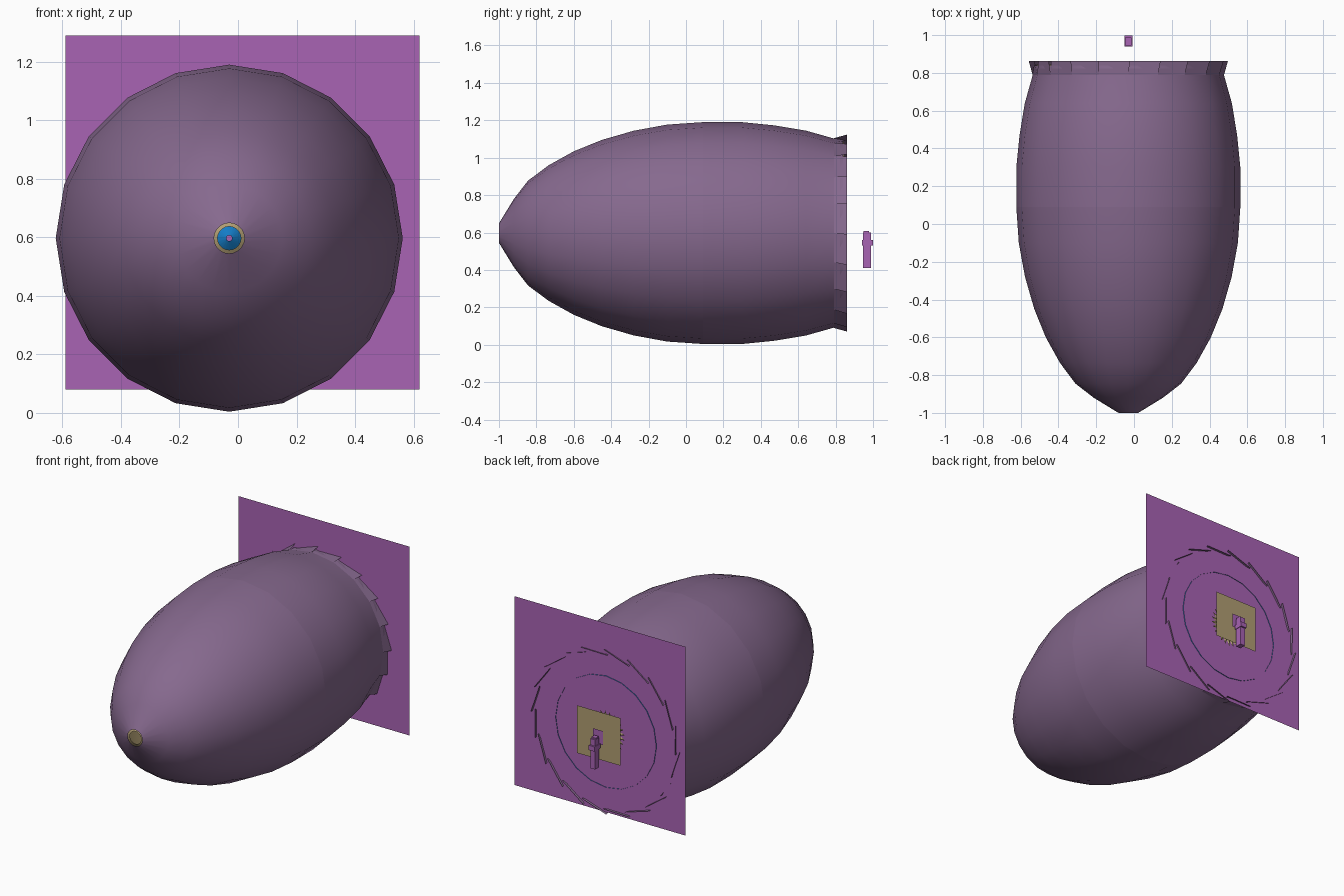
import bpy, bmesh, math

if "Cube" in bpy.data.objects:
    bpy.data.objects.remove(bpy.data.objects["Cube"])

CX, CZ = -0.03, 0.597   # long axis of the body runs along y through this point
SIDES = 20


def material(name, rgb):
    m = bpy.data.materials.new(name)
    lin = [(c / 255 / 12.92) if c < 11 else ((c / 255 + 0.055) / 1.055) ** 2.4 for c in rgb]
    m.diffuse_color = (*lin, 1)
    m.use_nodes = True
    m.node_tree.nodes["Principled BSDF"].inputs["Base Color"].default_value = m.diffuse_color
    return m


MAUVE = material("dusky mauve", (134, 105, 142))
PURPLE = material("bright purple", (168, 99, 179))
BLUE = material("blue", (20, 124, 198))
TAN = material("tan", (176, 157, 114))


def make(name, verts, faces, mat, smooth=False):
    mesh = bpy.data.meshes.new(name)
    mesh.from_pydata(verts, [], faces)
    bm = bmesh.new()
    bm.from_mesh(mesh)
    bmesh.ops.recalc_face_normals(bm, faces=bm.faces)
    bm.to_mesh(mesh)
    bm.free()
    for p in mesh.polygons:
        p.use_smooth = smooth
    mesh.materials.append(mat)
    ob = bpy.data.objects.new(name, mesh)
    bpy.context.collection.objects.link(ob)
    return ob


def polar(r, i, y, n=SIDES):
    a = 2 * math.pi * i / n
    return (CX + r * math.cos(a), y, CZ + r * math.sin(a))


def lathe(name, profile, mat):
    """Open shell turned around the long axis from (y, radius) points."""
    verts = [polar(r, i, y) for y, r in profile for i in range(SIDES)]
    faces = [(k * SIDES + i, k * SIDES + (i + 1) % SIDES,
              (k + 1) * SIDES + (i + 1) % SIDES, (k + 1) * SIDES + i)
             for k in range(len(profile) - 1) for i in range(SIDES)]
    return make(name, verts, faces, mat, True)


def panel(name, x0, x1, z0, z1, y, mat):
    return make(name, [(x0, y, z0), (x1, y, z0), (x1, y, z1), (x0, y, z1)], [(0, 3, 2, 1)][::-1], mat)


def box(name, x, y, z, sx, sy, sz, mat):
    bpy.ops.mesh.primitive_cube_add(size=1, location=(x, y, z))
    ob = bpy.context.object
    ob.name = name
    ob.scale = (sx, sy, sz)
    bpy.ops.object.transform_apply(location=False, rotation=False, scale=True)
    ob.data.materials.append(mat)
    return ob


# Outer body: nose half and tail half
nose = [(-1, .052), (-.92, .183), (-.845, .28), (-.735, .362), (-.6, .437),
        (-.45, .498), (-.28, .547), (-.1, .58), (.09, .593)]
tail = [(.09, .593), (.3, .593), (.47, .576), (.64, .548), (.8, .503), (.84, .499)]
lathe("nose_shell", nose, MAUVE)
lathe("tail_shell", tail, MAUVE)

# Tan lining just inside the body
lathe("lining", [(y + .005, r - .012) for y, r in nose[:-1] + tail], TAN)

# Overlapping teeth around the tail rim
verts, faces = [], []
for i in range(SIDES):
    b = len(verts)
    verts += [polar(.507, i, .79), polar(.507, i + 1, .79),
              polar(.496, i + 1.1, .862), polar(.527, i - .05, .862)]
    faces.append((b, b + 1, b + 2, b + 3))
make("rim_teeth", verts, faces, MAUVE)

# Blue inner shell with a pinhole at its tip
lathe("inner_shell", [(-.86, .01), (-.8, .1), (-.7, .18), (-.5, .27), (-.2, .35),
                      (.15, .39), (.5, .385), (.854, .357)], BLUE)

# Thin square wall across the tail
panel("back_wall", -.59, .62, .08, 1.29, .85, PURPLE)

# Spiked tan disc behind the small square panel
N = 26
ring = [polar(.14 if i % 2 else .10, i, .862 if i % 2 else .853, 2 * N) for i in range(2 * N)]
make("spiked_disc", [(CX, .858, CZ)] + ring,
     [(0, i + 1, (i + 1) % (2 * N) + 1) for i in range(2 * N)], TAN)

# Small square panel and hanging handle
panel("small_panel", CX - .155, CX + .155, CZ - .15, CZ + .155, .925, TAN)
panel("handle_mount", CX - .035, CX + .035, .55, .64, .933, PURPLE)
box("handle", CX, .967, .505, .034, .042, .19, PURPLE)
box("handle_collar", CX, .97, .545, .042, .058, .03, PURPLE)
box("handle_top", CX, .963, .585, .03, .03, .045, PURPLE)
